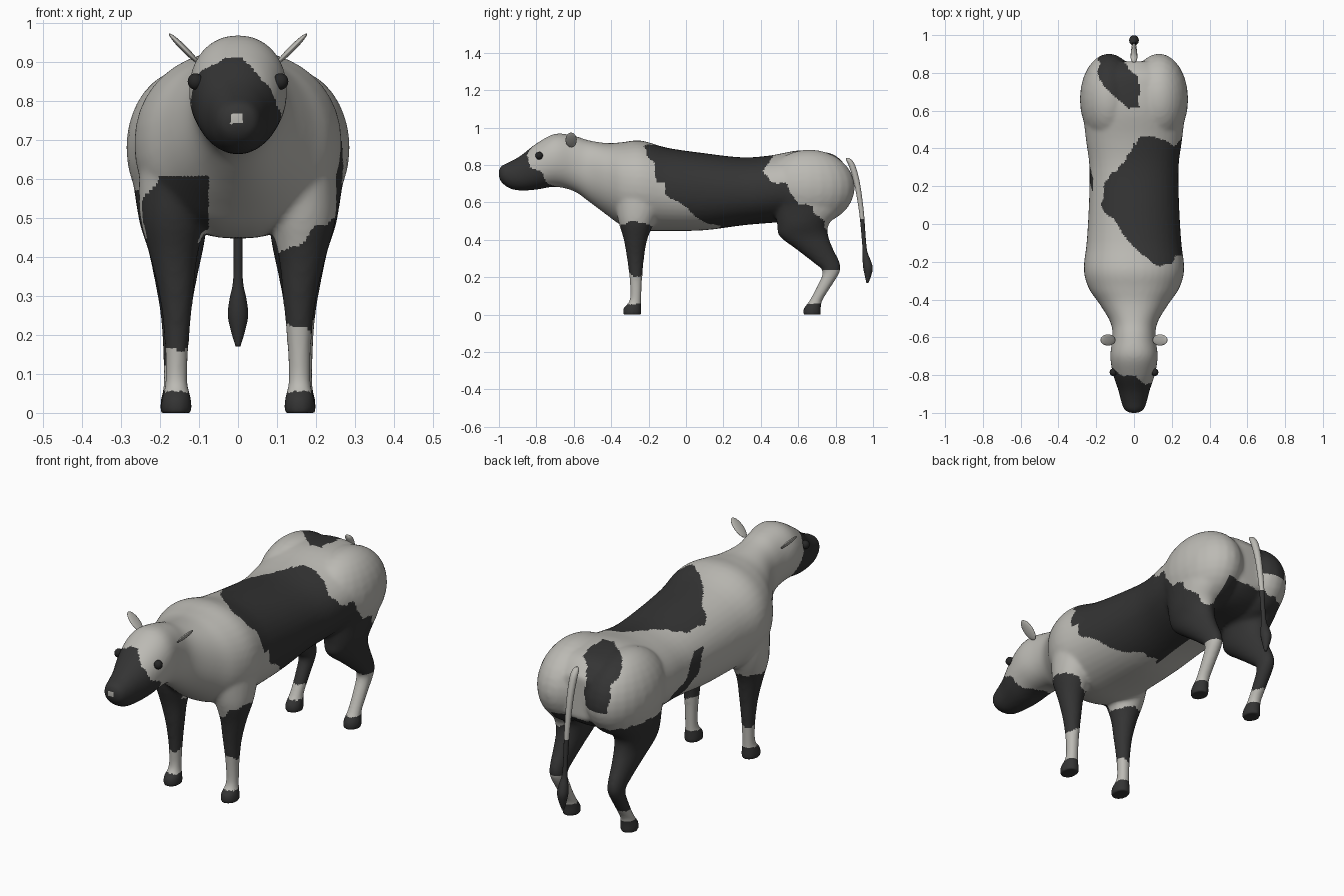
import bpy, bmesh, math
from mathutils import Matrix, Vector

if "Cube" in bpy.data.objects:
    bpy.data.objects.remove(bpy.data.objects["Cube"])


def material(name, rgb):
    m = bpy.data.materials.new(name)
    m.diffuse_color = (*rgb, 1)
    m.use_nodes = True
    m.node_tree.nodes["Principled BSDF"].inputs["Base Color"].default_value = m.diffuse_color
    return m


LIGHT = material("pale_hide", (0.50, 0.49, 0.455))
DARK = material("dark_hide", (0.034, 0.034, 0.034))
EYE = material("eye_black", (0.02, 0.02, 0.02))


def smooth_rows(rows, steps=4):
    """Catmull-Rom interpolation between the given sections."""
    out = []
    n = len(rows)
    for i in range(n - 1):
        a, b, c, d = rows[max(i - 1, 0)], rows[i], rows[i + 1], rows[min(i + 2, n - 1)]
        for s in range(steps):
            t = s / steps
            out.append([0.5 * (2 * q + (r - p) * t + (2 * p - 5 * q + 4 * r - u) * t * t
                               + (3 * q - p - 3 * r + u) * t ** 3)
                        for p, q, r, u in zip(a, b, c, d)])
    out.append(list(rows[-1]))
    return out


def skin(bm, rings):
    """Closed skin over a list of point rings."""
    vs = [[bm.verts.new(p) for p in ring] for ring in rings]
    n = len(vs[0])
    for a, b in zip(vs, vs[1:]):
        for i in range(n):
            j = (i + 1) % n
            bm.faces.new((a[i], a[j], b[j], b[i]))
    bm.faces.new(vs[0][::-1])
    bm.faces.new(vs[-1])


def limb(bm, rows, side=1, n=24):
    """Upright limb from (z, x, y, radius x, radius y) sections."""
    ang = [2 * math.pi * i / n for i in range(n)]
    skin(bm, [[(side * (x + rx * math.cos(a)), y + ry * math.sin(a), z) for a in ang]
              for z, x, y, rx, ry in smooth_rows(rows)])


def ball(bm, centre, radii, rot=Matrix()):
    m = Matrix.Translation(centre) @ rot @ Matrix.Diagonal((*radii, 1))
    bmesh.ops.create_uvsphere(bm, u_segments=24, v_segments=16, radius=1, matrix=m)


def finish(name, bm, mats):
    bmesh.ops.recalc_face_normals(bm, faces=bm.faces[:])
    me = bpy.data.meshes.new(name)
    bm.to_mesh(me)
    bm.free()
    for m in mats:
        me.materials.append(m)
    for p in me.polygons:
        p.use_smooth = True
    ob = bpy.data.objects.new(name, me)
    bpy.context.collection.objects.link(ob)
    return ob


# Head, neck and trunk sections: y, top z, bottom z, half width
TRUNK = [(-1.0, .775, .735, .02), (-.985, .797, .705, .05), (-.94, .818, .673, .068),
         (-.88, .853, .663, .083), (-.8, .915, .668, .11), (-.7, .967, .683, .126),
         (-.6, .957, .66, .114), (-.52, .932, .605, .125), (-.42, .917, .53, .185),
         (-.34, .922, .475, .24), (-.24, .931, .45, .266), (-.1, .892, .447, .251),
         (.1, .863, .451, .239), (.3, .841, .477, .236), (.45, .851, .49, .255),
         (.6, .878, .5, .27), (.72, .872, .5, .265), (.8, .85, .53, .22), (.86, .79, .58, .12)]
# Leg sections: z, x, y, radius x, radius y
FRONT = [(.66, .15, -.25, .10, .13), (.57, .155, -.255, .10, .12), (.49, .165, -.265, .085, .095),
         (.4, .165, -.27, .061, .063), (.3, .158, -.27, .044, .046), (.2, .157, -.268, .033, .035),
         (.1, .158, -.268, .029, .03), (.06, .158, -.275, .032, .036),
         (.035, .158, -.287, .039, .049), (-.006, .158, -.287, .041, .051)]
HIND = [(.66, .16, .65, .12, .19), (.56, .165, .65, .10, .175), (.48, .165, .625, .086, .138),
        (.42, .16, .63, .071, .132), (.35, .16, .688, .056, .1), (.28, .16, .75, .043, .072),
        (.23, .16, .777, .037, .047), (.15, .16, .738, .033, .038), (.08, .16, .697, .031, .035),
        (.05, .16, .682, .035, .041), (.03, .16, .674, .039, .047), (-.006, .16, .674, .04, .048)]

# Body: all masses fused by a voxel remesh, then relaxed
bm = bmesh.new()
rings = []
for y, top, bot, w in smooth_rows(TRUNK):
    ring = []
    for i in range(40):
        a = 2 * math.pi * i / 40
        c, s = math.cos(a), math.sin(a)
        e = 2 / 2.15
        ring.append((w * math.copysign(abs(c) ** e, c), y,
                     (top + bot) / 2 + (top - bot) / 2 * math.copysign(abs(s) ** e, s)))
    rings.append(ring)
skin(bm, rings)
for side in (-1, 1):
    limb(bm, FRONT, side)
    limb(bm, HIND, side)
    ball(bm, (side * .132, .66, .68), (.155, .243, .202))   # rump lobe
raw = finish("body_raw", bm, [])
mod = raw.modifiers.new("fuse", 'REMESH')
mod.mode = 'VOXEL'
mod.voxel_size = 0.009
mod = raw.modifiers.new("relax", 'SMOOTH')
mod.factor = 0.5
mod.iterations = 12
graph = bpy.context.evaluated_depsgraph_get()
mesh = bpy.data.meshes.new_from_object(raw.evaluated_get(graph))
bpy.data.objects.remove(raw)
mesh.name = "body"
body = bpy.data.objects.new("body", mesh)
bpy.context.collection.objects.link(body)
mesh.materials.clear()
mesh.materials.append(LIGHT)
mesh.materials.append(DARK)
for v in mesh.vertices:
    v.co.z = max(v.co.z, 0)

# Patch outlines: side ones in (y, z), top ones in (x, y)
SADDLE_SIDE = [(-.23, 1), (-.22, .9), (-.2, .82), (-.16, .79), (-.16, .7), (-.12, .69), (-.1, .62),
               (.02, .58), (.05, .52), (.15, .48), (.3, .4), (.5, .24), (.9, .24), (.76, .46),
               (.72, .5), (.67, .57), (.6, .59), (.58, .64), (.53, .69), (.44, .71), (.42, .78),
               (.47, .85), (.55, 1)]
SADDLE_TOP = [(.3, .44), (.2, .46), (.1, .52), (.03, .46), (-.05, .34), (-.15, .22), (-.17, .1),
              (-.1, 0), (-.02, -.1), (.05, -.17), (.1, -.21), (.3, -.24)]
RUMP_TOP = [(-.19, .89), (-.15, .95), (-.07, .95), (-.04, .82), (.03, .78), (.03, .62), (-.02, .61),
            (-.09, .66), (-.16, .73), (-.19, .82)]
FLANK = [(.18, .74), (.24, .74), (.36, .63), (.44, .61), (.5, .5), (.4, .5), (.33, .54),
         (.25, .62), (.22, .68)]
FACE_R = [(.66, -.67), (.7, -.74), (.75, -.77), (.79, -.83), (.9, -.86)]   # z, y
FACE_L = [(.66, -.66), (.76, -.72), (.84, -.77), (.91, -.8)]


def inside(poly, u, v):
    hit = False
    for (a, b), (c, d) in zip(poly, poly[1:] + poly[:1]):
        if (b > v) != (d > v) and u < a + (v - b) * (c - a) / (d - b):
            hit = not hit
    return hit


def edge(line, z):
    for (z0, y0), (z1, y1) in zip(line, line[1:]):
        if z <= z1:
            return y0 + (y1 - y0) * max(0, (z - z0) / (z1 - z0))
    return line[-1][1]


def is_dark(x, y, z):
    if z < .055:                                            # hooves
        return True
    wob = .006 * math.sin(60 * z + 25 * x) + .005 * math.sin(47 * y + 90 * x)
    if y < -.6:                                             # face
        if abs(x + .004) < .016 and abs(z - .753) < .012 and y < -.95:
            return False
        k = min(max(x / .06, 0), 1)
        return z < .91 and y + wob < (1 - k) * edge(FACE_L, z) + k * edge(FACE_R, z)
    if y < -.13 and z < .62 and abs(x) > .06:               # front legs
        if x > 0:
            return .24 - .4 * (x - .12) + wob < z < .40 + .7 * (x - .1) + wob
        top = .605 - 1.5 * max(0, -.2 - x) if y < -.3 and x < -.075 else .44
        return .165 + wob < z < top + wob
    if y > .45 and z < .58:                                 # hind legs
        if x < 0:
            return .12 + wob < z < .572 + wob
        if y > .6 and x < .14 and z > .24:
            return True
    if x < .05 and z > .66 and inside(RUMP_TOP, x + wob, y):
        return True
    if x < 0:
        return (z > .7 and inside(SADDLE_TOP, x + wob, y)) or (x < -.1 and inside(FLANK, y + wob, z))
    return inside(SADDLE_SIDE, y + wob, z + wob) and (z < .8 or inside(SADDLE_TOP, x, y + wob))


for p in mesh.polygons:
    p.use_smooth = True
    p.material_index = int(is_dark(*p.center))

# Tail with dark tuft
bm = bmesh.new()
limb(bm, [(z, 0, y, r, r) for z, y, r in
          [(.838, .862, .008), (.825, .872, .016), (.79, .89, .018), (.7, .915, .016),
           (.55, .938, .013), (.4, .951, .011), (.335, .957, .013), (.29, .966, .022),
           (.25, .973, .026), (.21, .973, .018), (.17, .97, .006)]], n=14)
tail = finish("tail", bm, [LIGHT, DARK])
for p in tail.data.polygons:
    p.material_index = int(p.center.z < .5)

# Ears and eyes
for side, word in ((-1, "left"), (1, "right")):
    bm = bmesh.new()
    ball(bm, (side * .138, -.614, .934), (.055, .03, .008),
         Matrix.Rotation(-side * math.radians(45), 4, 'Y') if side > 0
         else Matrix.Rotation(math.radians(45), 4, 'Y'))
    finish(word + "_ear", bm, [LIGHT])
    bm = bmesh.new()
    ball(bm, (side * .109, -.785, .85), (.02, .02, .021))
    finish(word + "_eye", bm, [EYE])
